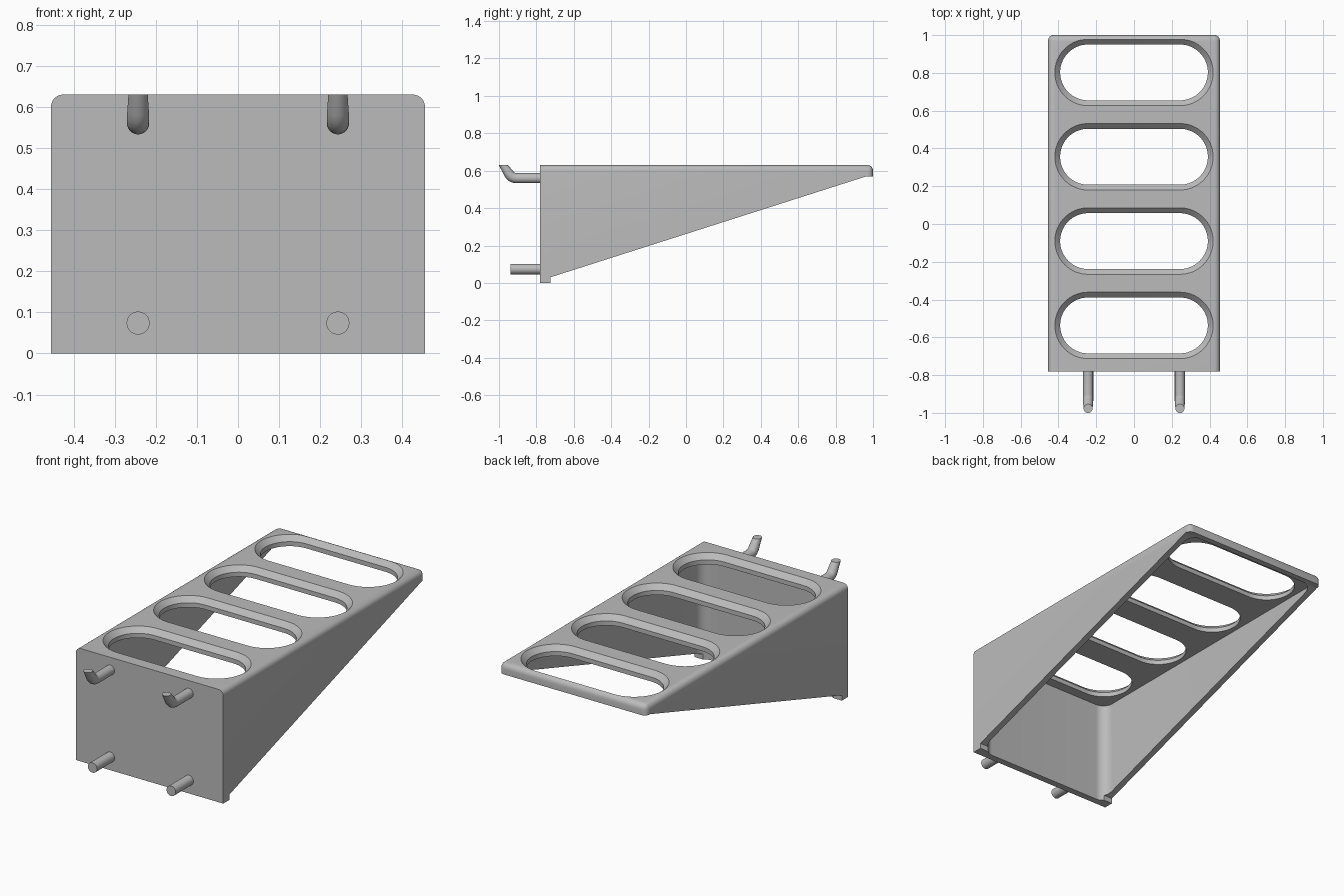
import bpy, bmesh, math
from math import cos, sin, pi

if "Cube" in bpy.data.objects:
    bpy.data.objects.remove(bpy.data.objects["Cube"], do_unlink=True)

grey = bpy.data.materials.new("plain grey")
grey.use_nodes = True
grey.diffuse_color = (0.5, 0.5, 0.5, 1)
grey.node_tree.nodes["Principled BSDF"].inputs["Base Color"].default_value = (0.5, 0.5, 0.5, 1)

FRONT, BACK, TOP, HALF = -0.78, 1.0, 0.63, 0.455


def finish(name, bm):
    bmesh.ops.recalc_face_normals(bm, faces=bm.faces)
    mesh = bpy.data.meshes.new(name)
    bm.to_mesh(mesh)
    bm.free()
    mesh.materials.append(grey)
    obj = bpy.data.objects.new(name, mesh)
    bpy.context.collection.objects.link(obj)
    return obj


def activate(obj):
    bpy.ops.object.select_all(action='DESELECT')
    obj.select_set(True)
    bpy.context.view_layer.objects.active = obj


def smooth(obj):
    activate(obj)
    bpy.ops.object.shade_smooth_by_angle(angle=math.radians(30))


def loft(bm, rings):
    """Skin equal-length rings of points and cap both ends."""
    loops = [[bm.verts.new(p) for p in ring] for ring in rings]
    n = len(loops[0])
    for a, b in zip(loops, loops[1:]):
        for i in range(n):
            bm.faces.new((a[i], a[(i + 1) % n], b[(i + 1) % n], b[i]))
    bm.faces.new(loops[0])
    bm.faces.new(loops[-1])


def rounded_rect(hx, y0, y1, r, z, steps=16):
    pts = []
    corners = ((hx - r, y1 - r), (r - hx, y1 - r), (r - hx, y0 + r), (hx - r, y0 + r))
    for k, (cx, cy) in enumerate(corners):
        for i in range(steps + 1):
            a = (k + i / steps) * pi / 2
            pts.append((cx + r * cos(a), cy + r * sin(a), z))
    return pts


def cut(obj, cutter):
    activate(obj)
    mod = obj.modifiers.new("cut", 'BOOLEAN')
    mod.operation, mod.solver, mod.object = 'DIFFERENCE', 'EXACT', cutter
    bpy.ops.object.modifier_apply(modifier=mod.name)
    bpy.data.objects.remove(cutter, do_unlink=True)


# Tapered tray body from its side profile
profile = [(FRONT, 0), (-0.725, 0), (-0.725, 0.03), (0.965, 0.57),
           (BACK, 0.57), (BACK, TOP), (FRONT, TOP)]
bm = bmesh.new()
loft(bm, [[(x, y, z) for y, z in profile] for x in (-HALF, HALF)])


def is_rounded(edge):
    a, b = (v.co for v in edge.verts)
    top = min(a.z, b.z) > TOP - 0.001
    end = min(a.y, b.y) > BACK - 0.001
    lip = max(a.z, b.z) < TOP - 0.001
    front = max(a.y, b.y) < FRONT + 0.001
    return (top or end) and not lip and not front


bmesh.ops.bevel(bm, geom=[e for e in bm.edges if is_rounded(e)], offset=0.03,
                segments=6, profile=0.5, affect='EDGES')
body = finish("tray_body", bm)

# Open underside with rounded inner corners
bm = bmesh.new()
loft(bm, [rounded_rect(0.42, -0.742, 0.967, 0.06, z) for z in (-0.2, 0.577)])
cut(body, finish("cavity_cutter", bm))

# Four chamfered slots through the top
for i in range(4):
    yc = -0.537 + i * 0.4465
    bm = bmesh.new()
    loft(bm, [rounded_rect(0.243 + r, yc - r, yc + r, r - 0.0001, z)
              for r, z in ((0.148, 0.5), (0.148, 0.602), (0.176, TOP), (0.196, 0.65))])
    cut(body, finish("slot_cutter", bm))
smooth(body)


# Wall pegs: each ring is y, z, tilt in degrees, radius
def peg(name, x, path, sides=32):
    bm = bmesh.new()
    rings = []
    for y, z, tilt, r in path:
        t = math.radians(tilt)
        rings.append([(x + r * cos(a), y + r * sin(a) * cos(t), z + r * sin(a) * sin(t))
                      for a in (2 * pi * i / sides for i in range(sides))])
    loft(bm, rings)
    smooth(finish(name, bm))


hook = [(-0.77, 0.56, 90, 0.027), (-0.905, 0.56, 90, 0.027), (-0.92, 0.562, 76, 0.027),
        (-0.933, 0.568, 60, 0.027), (-0.944, 0.58, 42, 0.027), (-0.952, 0.592, 32, 0.026),
        (-0.977, TOP, 0, 0.0235)]
pin = [(-0.77, 0.074, 90, 0.028), (-0.937, 0.074, 90, 0.028)]
for side, x in (("left", 0.243), ("right", -0.243)):
    peg(side + "_upper_hook", x, hook)
    peg(side + "_lower_pin", x, pin)
